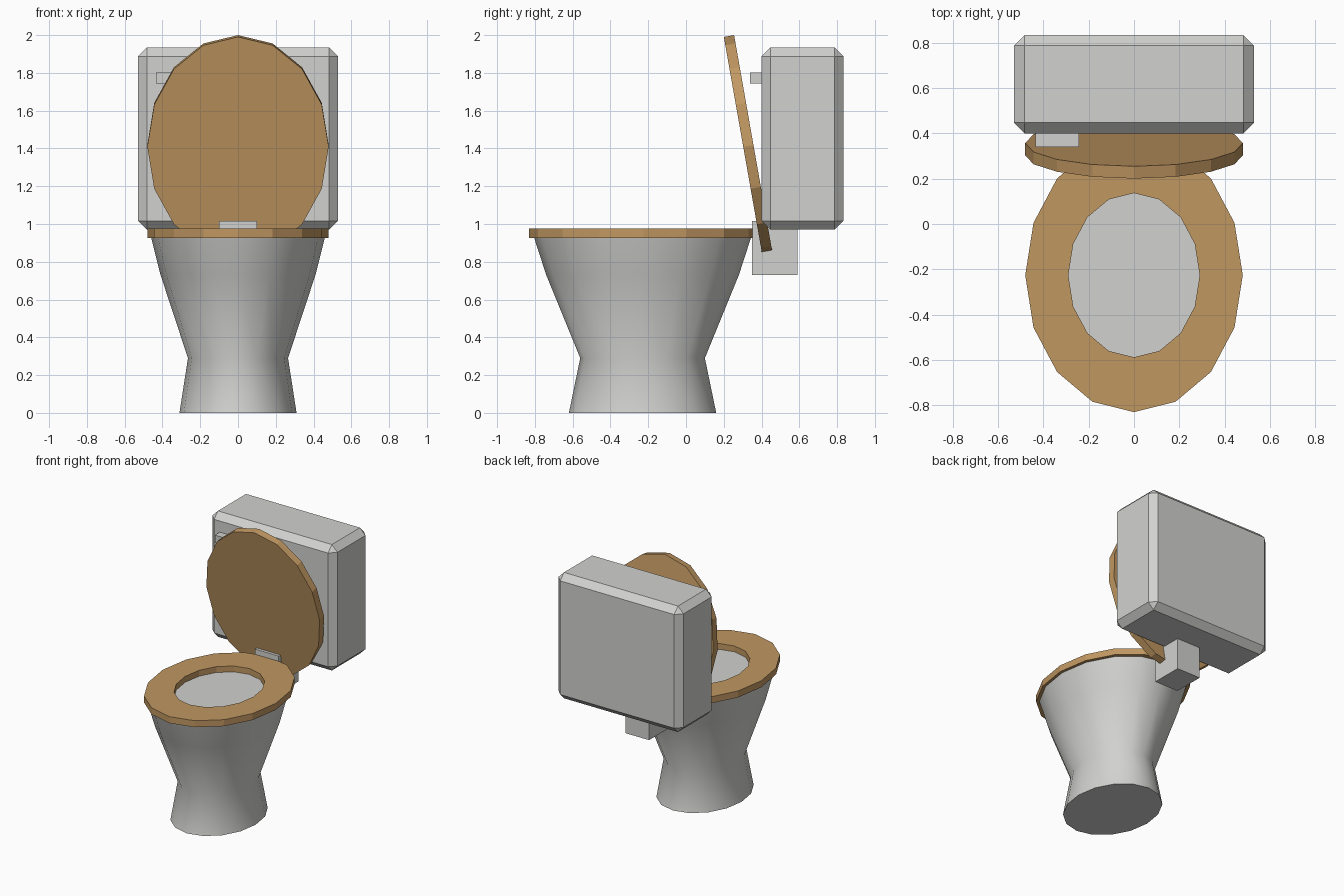
import bpy, bmesh, math
from mathutils import Matrix, Vector

if "Cube" in bpy.data.objects:
    bpy.data.objects.remove(bpy.data.objects["Cube"])

SIDES = 16


def material(name, color):
    m = bpy.data.materials.new(name)
    m.diffuse_color = (*color, 1)
    m.use_nodes = True
    m.node_tree.nodes["Principled BSDF"].inputs["Base Color"].default_value = m.diffuse_color
    return m


PORCELAIN = material("porcelain grey", (0.64, 0.64, 0.625))
WOOD = material("wood brown", (0.53, 0.31, 0.12))


def finish(name, bm, mat):
    bmesh.ops.recalc_face_normals(bm, faces=bm.faces[:])
    me = bpy.data.meshes.new(name)
    bm.to_mesh(me)
    bm.free()
    me.materials.append(mat)
    ob = bpy.data.objects.new(name, me)
    bpy.context.collection.objects.link(ob)
    return ob


def ring(bm, rx, ry, z, cy=0.0):
    """Elliptical loop of vertices."""
    step = 2 * math.pi / SIDES
    return [bm.verts.new((rx * math.sin(i * step), cy + ry * math.cos(i * step), z))
            for i in range(SIDES)]


def bridge(bm, a, b):
    for i in range(SIDES):
        j = (i + 1) % SIDES
        bm.faces.new((a[i], a[j], b[j], b[i]))


def box(name, lo, hi, mat, bevel=0.0):
    lo, hi = Vector(lo), Vector(hi)
    bm = bmesh.new()
    bmesh.ops.create_cube(bm, size=1, matrix=Matrix.Translation((lo + hi) / 2)
                          @ Matrix.Diagonal((*(hi - lo), 1)))
    if bevel:
        bmesh.ops.bevel(bm, geom=bm.edges[:], offset=bevel, segments=1,
                        affect='EDGES', profile=0.5)
    return finish(name, bm, mat)


# Bowl and foot: stacked ellipses, capped at both ends
bm = bmesh.new()
profile = [(0.31, 0.39, 0.0), (0.265, 0.33, 0.29),
           (0.41, 0.51, 0.73), (0.46, 0.575, 0.93)]
rings = [ring(bm, rx, ry, z, -0.23) for rx, ry, z in profile]
for a, b in zip(rings, rings[1:]):
    bridge(bm, a, b)
bm.faces.new(rings[0])
bm.faces.new(rings[-1])
bowl = finish("bowl", bm, PORCELAIN)
bpy.context.view_layer.objects.active = bowl
bowl.select_set(True)
bpy.ops.object.shade_smooth_by_angle(angle=math.radians(45))

# Seat: flat ring with an oval hole
bm = bmesh.new()
loops = [ring(bm, rx, ry, z, -0.226) for rx, ry, z in
         [(0.48, 0.604, 0.925), (0.48, 0.604, 0.975),
          (0.29, 0.362, 0.975), (0.29, 0.362, 0.925)]]
for k in range(4):
    bridge(bm, loops[k], loops[(k + 1) % 4])
finish("seat", bm, WOOD)

# Lid: oval slab leaning forward from the hinge
bm = bmesh.new()
back, front = (ring(bm, 0.48, 0.59, z) for z in (-0.0275, 0.0275))
bridge(bm, back, front)
bm.faces.new(back)
bm.faces.new(front)
bm.transform(Matrix.Translation((0, 0.33, 1.414))
             @ Matrix.Rotation(math.radians(100), 4, 'X'))
finish("lid", bm, WOOD)

# Tank, the pipe block below it and the flush handle
box("tank", (-0.53, 0.40, 0.97), (0.53, 0.834, 1.935), PORCELAIN, 0.047)
box("pipe_block", (-0.10, 0.35, 0.73), (0.10, 0.59, 1.015), PORCELAIN)
box("flush_handle", (-0.435, 0.34, 1.743), (-0.242, 0.41, 1.803), PORCELAIN)
